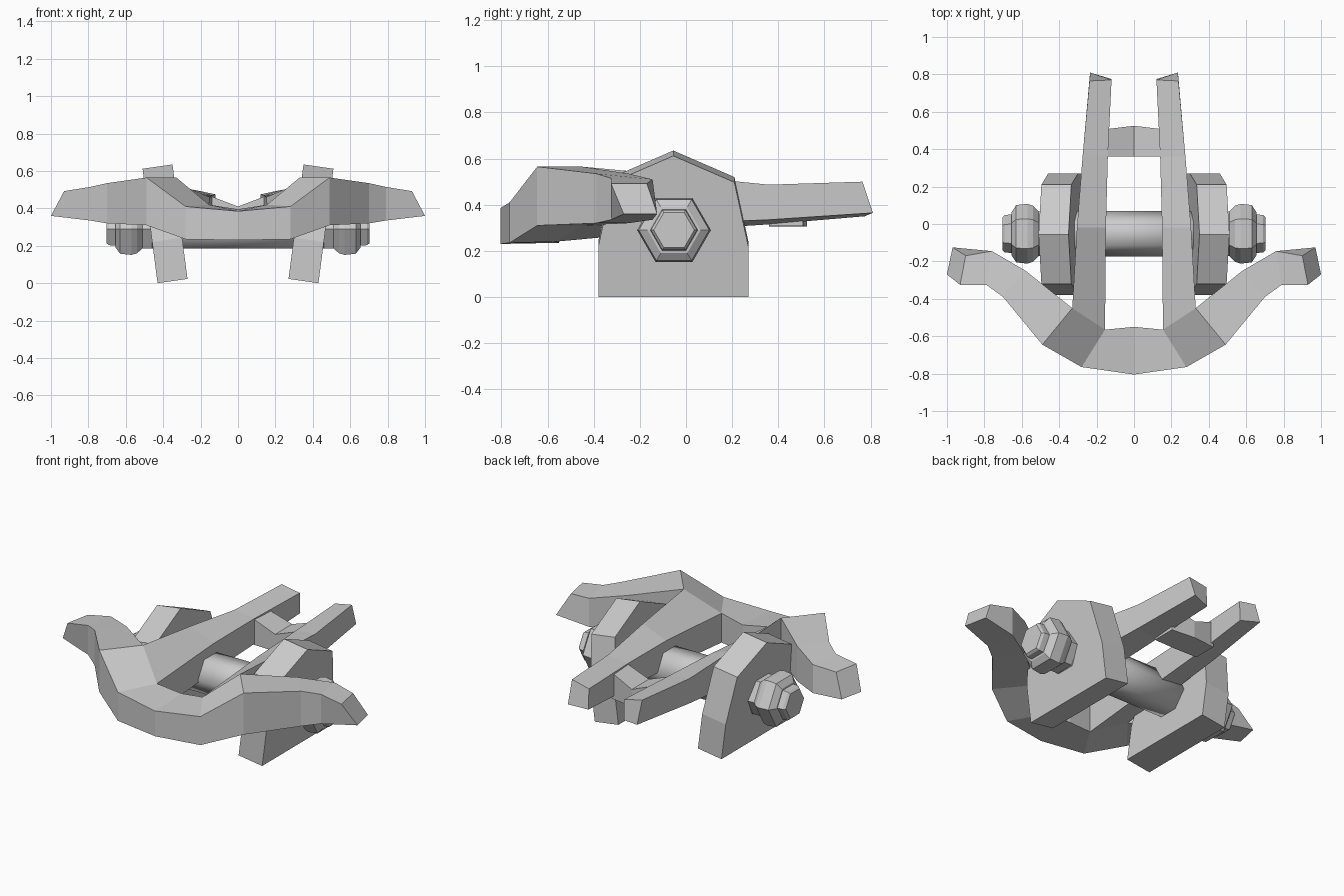
import bpy, bmesh
from math import sin, cos, pi

if "Cube" in bpy.data.objects:
    bpy.data.objects.remove(bpy.data.objects["Cube"])

def make(name, rings, mirror=True, smooth=False):
    """Loft closed rings of points into a capped solid, optionally mirrored in x."""
    bm = bmesh.new()
    rows = [[bm.verts.new(p) for p in r] for r in rings]
    n = len(rows[0])
    for a, b in zip(rows, rows[1:]):
        for i in range(n):
            j = (i + 1) % n
            bm.faces.new((a[i], a[j], b[j], b[i]))
    bm.faces.new(rows[0][::-1])
    bm.faces.new(rows[-1])
    if mirror:
        geo = bm.verts[:] + bm.edges[:] + bm.faces[:]
        dup = bmesh.ops.duplicate(bm, geom=geo)["geom"]
        for v in dup:
            if isinstance(v, bmesh.types.BMVert):
                v.co.x *= -1
        # drop the inner caps where the halves meet, then weld
        caps = [f for f in bm.faces if all(abs(v.co.x) < 1e-5 for v in f.verts)]
        bmesh.ops.delete(bm, geom=caps, context='FACES_ONLY')
        bmesh.ops.remove_doubles(bm, verts=bm.verts[:], dist=1e-4)
    bmesh.ops.recalc_face_normals(bm, faces=bm.faces[:])
    me = bpy.data.meshes.new(name)
    bm.to_mesh(me)
    bm.free()
    for f in me.polygons:
        f.use_smooth = smooth
    ob = bpy.data.objects.new(name, me)
    bpy.context.collection.objects.link(ob)
    return ob

def section(a, b, at, ab, bt, bb):
    """Four-corner section: plan points a, b with top and bottom heights."""
    return [(*a, at), (*b, bt), (*b, bb), (*a, ab)]

# curved front bow, from the centre out to the swept tip
bow = [
    section((0, -.805), (0, -.55), .385, .23, .395, .235),
    section((.28, -.765), (.155, -.565), .41, .235, .42, .24),
    section((.49, -.645), (.33, -.45), .565, .31, .565, .31),
    section((.70, -.39), (.58, -.25), .535, .32, .535, .32),
    section((.79, -.325), (.76, -.145), .515, .335, .51, .335),
    [(.93, -.325, .492), (.90, -.17, .492), (.97, -.125, .36), (1.0, -.27, .36)],
]
make("front_bow", bow)

# two long rails running back from the bow
rail = [
    section((.155, -.565), (.33, -.45), .42, .24, .565, .31),
    section((.15, -.02), (.305, -.02), .46, .29, .525, .32),
    section((.14, .36), (.275, .36), .47, .315, .487, .335),
    [(.12, .77, .475), (.238, .765, .50), (.235, .81, .365), (.12, .775, .35)],
]
make("rail", rail)

# dipped crossbar between the rails
make("crossbar", [
    section((0, .36), (0, .525), .41, .305, .41, .305),
    section((.15, .36), (.15, .507), .467, .308, .467, .308),
])

# leaning side plates
profile = [(-.38, 0), (.27, 0), (.27, .22), (.21, .497), (-.055, .612),
           (-.32, .497), (-.38, .22)]
lean = .08 / .61
make("side_plate", [
    [(.43 + z * lean, y, z) for y, z in profile],
    [(.27 + z * lean, y, z + .023) for y, z in profile],
])

# hexagonal axle and end nuts
def hexagon(x, r):
    return [(x, -.052 + r * cos(i * pi / 3), .29 + r * sin(i * pi / 3)) for i in range(6)]

make("axle", [hexagon(-.46, .121), hexagon(.46, .121)], mirror=False, smooth=True)
nut = [(.44, .12), (.51, .12), (.54, .15), (.57, .16), (.63, .153),
       (.655, .115), (.656, .103), (.69, .1), (.703, .088)]
make("nut", [hexagon(x, r) for x, r in nut])
